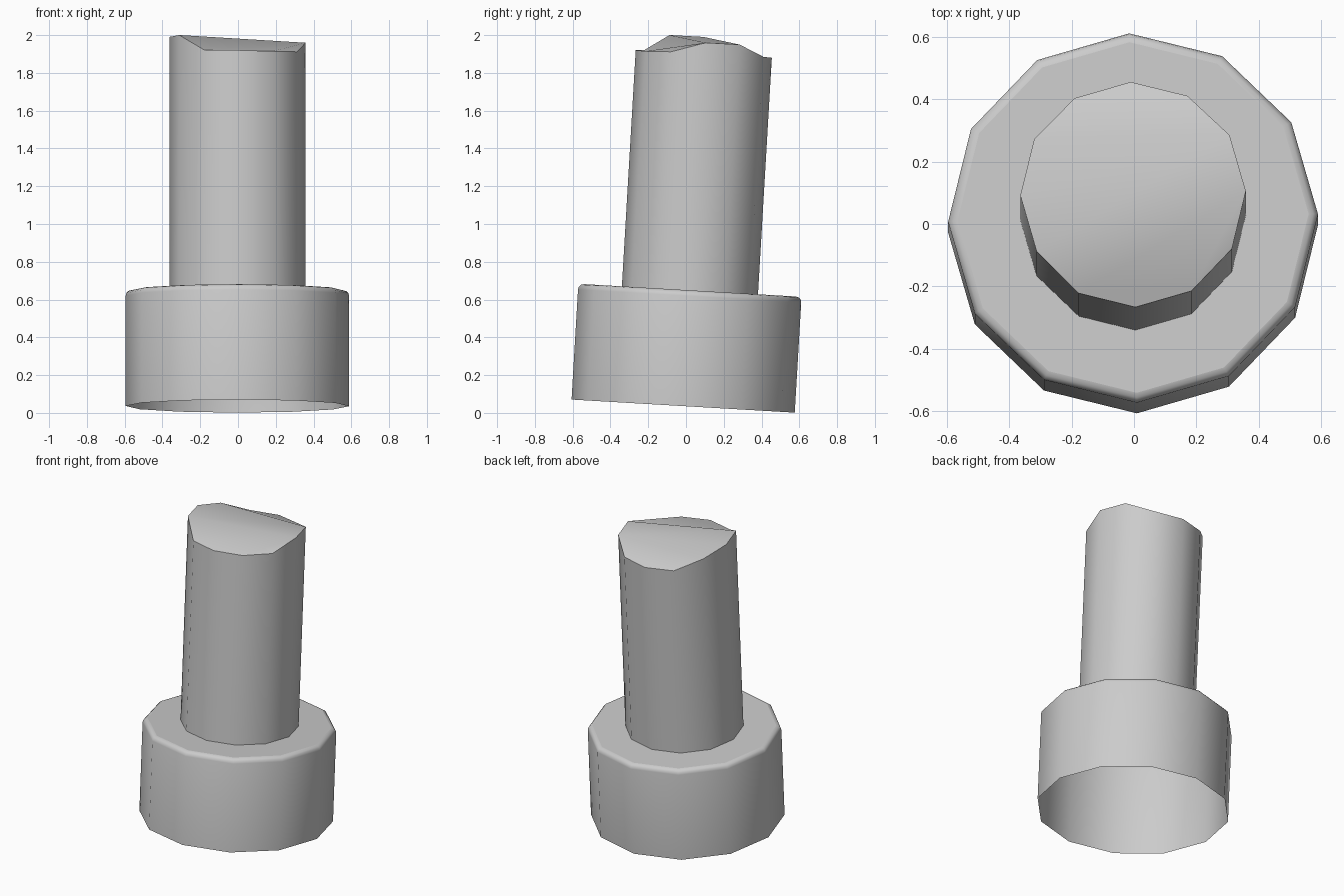
import bpy
import bmesh
from math import sin, cos, pi, radians
from mathutils import Matrix

cube = bpy.data.objects.get("Cube")
if cube:
    bpy.data.objects.remove(cube, do_unlink=True)

SIDES = 12
TILT = radians(3.35)
BASE = (-0.003, -0.015, 0.036)
PLACE = (Matrix.Translation(BASE) @ Matrix.Rotation(-TILT, 4, 'X')
         @ Matrix.Rotation(radians(1.2), 4, 'Z'))

grey = bpy.data.materials.new("plain grey")
grey.use_nodes = True
colour = (0.6, 0.6, 0.6, 1)
grey.diffuse_color = colour
grey.node_tree.nodes["Principled BSDF"].inputs["Base Color"].default_value = colour


def add_ring(bm, radius, z):
    return [bm.verts.new((radius * cos(2 * pi * k / SIDES),
                          radius * sin(2 * pi * k / SIDES), z))
            for k in range(SIDES)]


def bridge(bm, low, high):
    for k in range(SIDES):
        n = (k + 1) % SIDES
        bm.faces.new((low[k], low[n], high[n], high[k]))


def sharpen(bm, ring):
    for k in range(SIDES):
        bm.edges.get((ring[k], ring[(k + 1) % SIDES])).smooth = False


def finish(bm, name):
    for face in bm.faces:
        face.smooth = True
    bm.transform(PLACE)
    mesh = bpy.data.meshes.new(name)
    bm.to_mesh(mesh)
    bm.free()
    mesh.materials.append(grey)
    obj = bpy.data.objects.new(name, mesh)
    bpy.context.collection.objects.link(obj)


HEAD_R, HEAD_H, ROUND = 0.592, 0.614, 0.03
SHAFT_R = 0.361

# Head: open-bottomed collar with a rounded upper rim and a flat ring on top
bm = bmesh.new()
rings = [add_ring(bm, HEAD_R, 0)]
for step in range(4):
    a = step * pi / 6
    rings.append(add_ring(bm, HEAD_R - ROUND + ROUND * cos(a),
                          HEAD_H - ROUND + ROUND * sin(a)))
cap_edge = rings[-1]
rings.append(add_ring(bm, SHAFT_R, HEAD_H))
for low, high in zip(rings, rings[1:]):
    bridge(bm, low, high)
sharpen(bm, cap_edge)
finish(bm, "head")

# Shaft: tube whose uneven end rises to a ridge
bm = bmesh.new()
foot = add_ring(bm, SHAFT_R, HEAD_H)
end = add_ring(bm, SHAFT_R, 1.9)
end_heights = (1.96, 1.95, 1.885, 1.88, 1.885, 1.95,
               1.99, 2.0, 1.92, 1.92, 1.915, 1.912)
for v, height in zip(end, end_heights):
    v.co.z = (height - BASE[2] + v.co.y * sin(TILT)) / cos(TILT)
bridge(bm, foot, end)
bm.faces.new(end[7:] + end[:1])                 # front slope
bm.faces.new(end[:2] + end[5:8])                # ridge top
bm.faces.new(end[1:6])                          # back slope
sharpen(bm, end)
finish(bm, "shaft")
